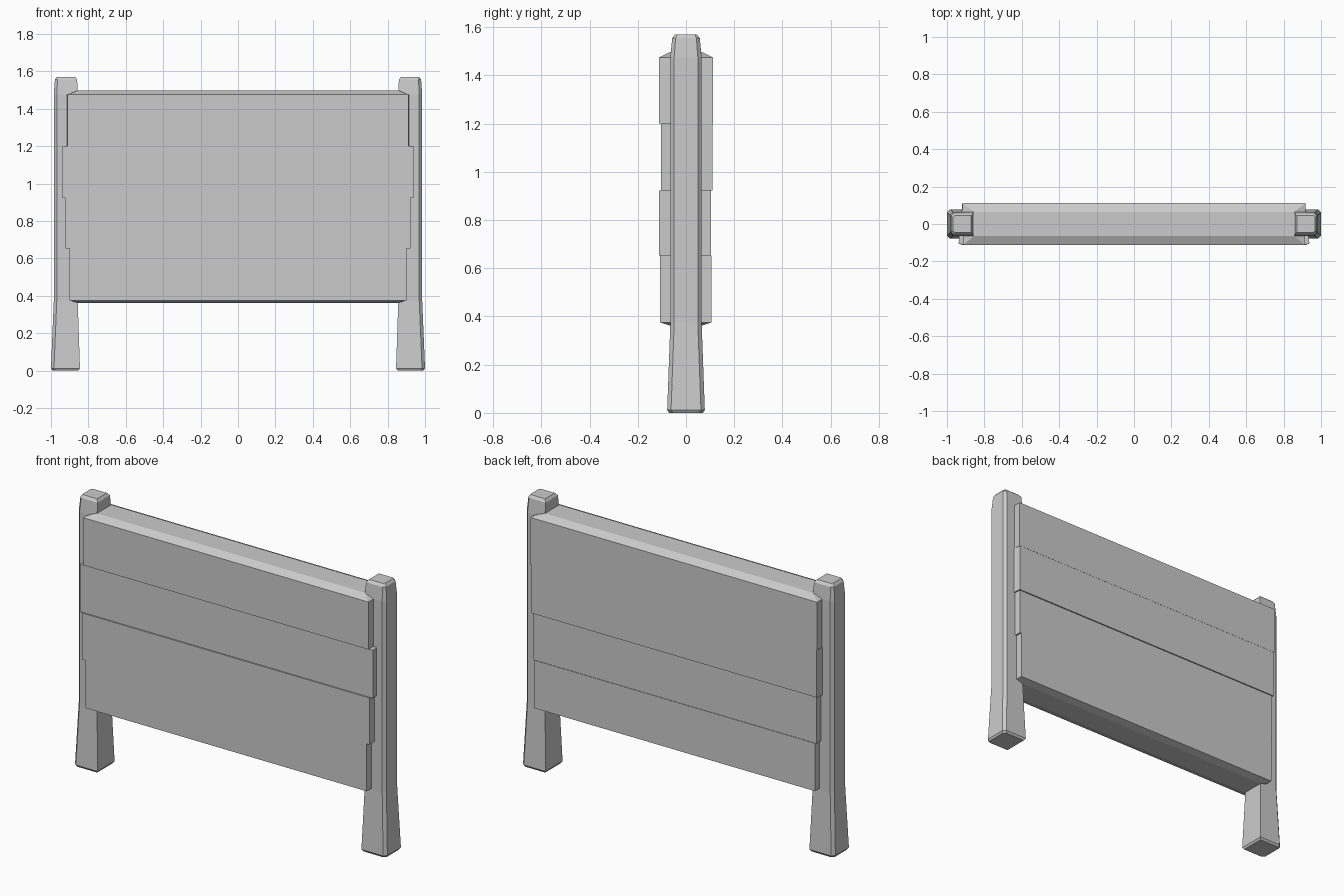
import bpy, bmesh

if "Cube" in bpy.data.objects:
    bpy.data.objects.remove(bpy.data.objects["Cube"])


def loft(name, rings):
    """Skin a stack of equal-sized rings and close both ends."""
    bm = bmesh.new()
    loops = [[bm.verts.new(p) for p in ring] for ring in rings]
    n = len(loops[0])
    for a, b in zip(loops, loops[1:]):
        for i in range(n):
            j = (i + 1) % n
            bm.faces.new((a[i], a[j], b[j], b[i]))
    bm.faces.new(list(reversed(loops[0])))
    bm.faces.new(loops[-1])
    bmesh.ops.recalc_face_normals(bm, faces=bm.faces)
    mesh = bpy.data.meshes.new(name)
    bm.to_mesh(mesh)
    bm.free()
    obj = bpy.data.objects.new(name, mesh)
    bpy.context.collection.objects.link(obj)
    return obj


def post_ring(z, x_in, x_out, y, c):
    """Post section with only the outer corners chamfered."""
    return [(x_in, -y, z), (x_out - c, -y, z), (x_out, c - y, z),
            (x_out, y - c, z), (x_out - c, y, z), (x_in, y, z)]


def board_ring(z, x_front, x_back, y_front, y_back):
    return [(-x_front, -y_front, z), (x_front, -y_front, z),
            (x_back, y_back, z), (-x_back, y_back, z)]


# Posts: flared foot, straight shaft, bevelled cap
posts = loft("posts", [post_ring(*r) for r in (
    (0.0, 0.853, 0.992, 0.070, 0.015),
    (0.012, 0.845, 1.0, 0.078, 0.016),
    (0.37, 0.857, 0.985, 0.065, 0.016),
    (1.475, 0.857, 0.985, 0.065, 0.016),
    (1.555, 0.860, 0.979, 0.057, 0.014),
    (1.57, 0.871, 0.968, 0.045, 0.010))])
mirror = posts.modifiers.new("mirror", 'MIRROR')
mirror.use_axis[0] = True

# Plank panel: four stepped rows with sloped top and bottom edges
rows = (  # z low, z high, half widths front/back, depths front/back
    (0.375, 0.652, 0.900, 0.900, 0.108, 0.106),
    (0.652, 0.922, 0.921, 0.908, 0.112, 0.103),
    (0.922, 1.200, 0.938, 0.914, 0.104, 0.110),
    (1.200, 1.475, 0.912, 0.918, 0.111, 0.111))
rings = [board_ring(0.362, 0.857, 0.857, 0.065, 0.065)]
for z0, z1, *size in rows:
    rings += [board_ring(z0, *size), board_ring(z1, *size)]
rings.append(board_ring(1.497, 0.857, 0.857, 0.065, 0.065))
loft("plank_panel", rings)
